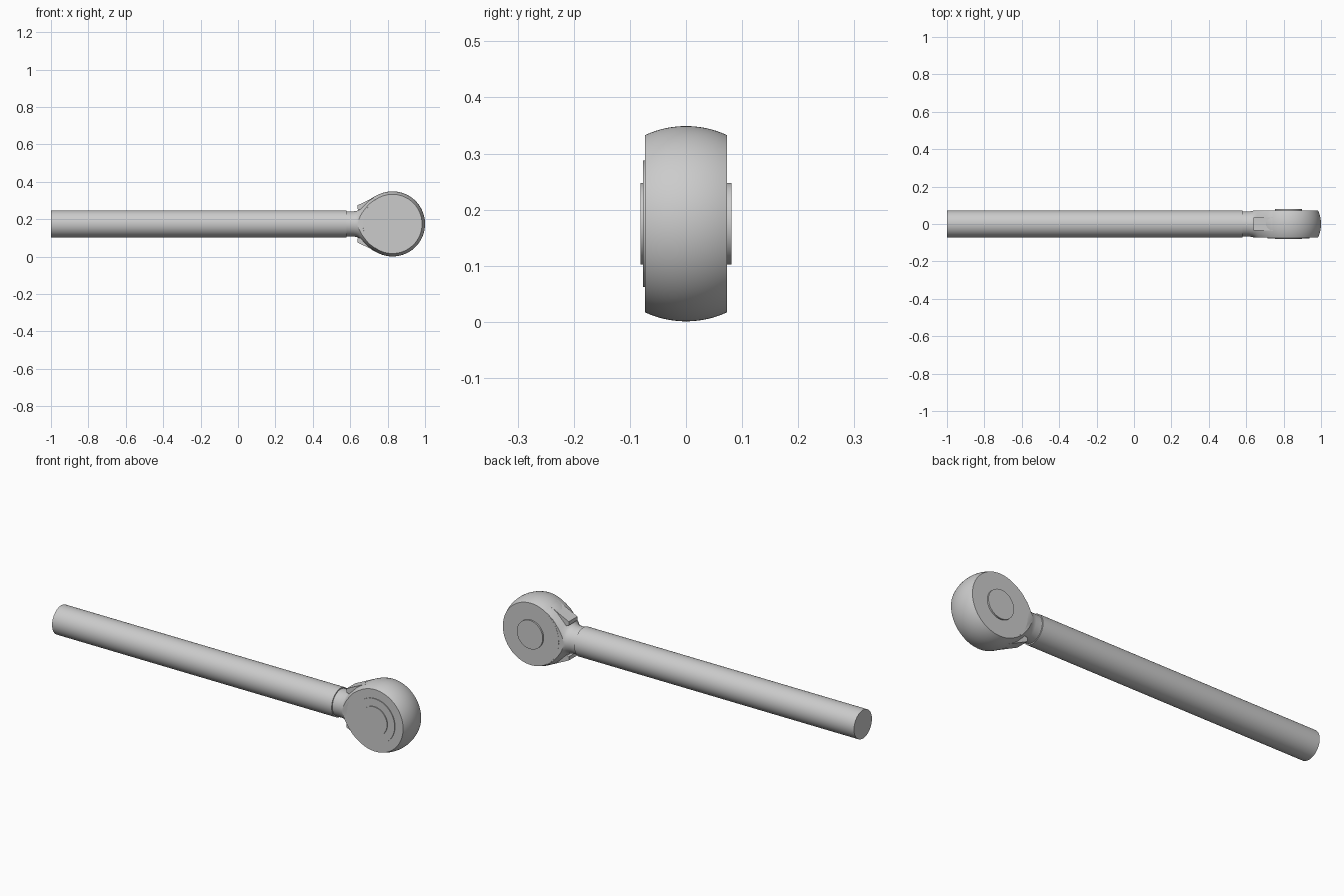
import bpy, bmesh, math
from mathutils import Matrix, Vector

cube = bpy.data.objects.get("Cube")
if cube:
    bpy.data.objects.remove(cube, do_unlink=True)

steel = bpy.data.materials.new("grey steel")
steel.use_nodes = True
GREY = (0.6, 0.6, 0.6, 1.0)
steel.diffuse_color = GREY
steel.node_tree.nodes["Principled BSDF"].inputs["Base Color"].default_value = GREY

AXIS_Z = 0.175      # height of the rod axis and eye centre
EYE_X = 0.826       # centre of the eye
HALF_W = 0.073      # half thickness of the eye
EYE_R, RIM_R = 0.174, 0.158


def finish(name, bm):
    bmesh.ops.recalc_face_normals(bm, faces=bm.faces)
    mesh = bpy.data.meshes.new(name)
    bm.to_mesh(mesh)
    bm.free()
    mesh.materials.append(steel)
    obj = bpy.data.objects.new(name, mesh)
    bpy.context.collection.objects.link(obj)
    bpy.ops.object.select_all(action='DESELECT')
    obj.select_set(True)
    bpy.context.view_layer.objects.active = obj
    bpy.ops.object.shade_smooth_by_angle(angle=math.radians(30))
    return obj


def lathe(profile, axis, origin, steps=96):
    """Closed turned solid from (distance along axis, radius) pairs."""
    bm = bmesh.new()
    axis, origin = Vector(axis), Vector(origin)
    up = Vector((0, 0, 1))
    rings = []
    for d, r in profile:
        rings.append([bm.verts.new(origin + axis * d + Matrix.Rotation(
            math.tau * i / steps, 3, axis) @ (up * r)) for i in range(steps)])
    for a, b in zip(rings, rings[1:]):
        for i in range(steps):
            j = (i + 1) % steps
            bm.faces.new((a[i], a[j], b[j], b[i]))
    bm.faces.new(rings[0])
    bm.faces.new(rings[-1])
    return bm


ALONG, ACROSS = (1, 0, 0), (0, 1, 0)
ROD_ORIGIN, EYE = (0, 0, AXIS_Z), (EYE_X, 0, AXIS_Z)

# Shaft
finish("shaft", lathe([(-1, 0.0725), (0.58, 0.0725)], ALONG, ROD_ORIGIN))

# Neck flaring into the eye, flattened on both sides
neck = lathe([(0.57, 0.067), (0.615, 0.067), (0.635, 0.07), (0.646, 0.076),
              (0.66, 0.09), (0.70, 0.128), (0.73, 0.147), (0.76, 0.16),
              (0.80, 0.167)], ALONG, ROD_ORIGIN)
for side in (-1, 1):
    cut = bmesh.ops.bisect_plane(
        neck, geom=neck.verts[:] + neck.edges[:] + neck.faces[:],
        plane_co=(0, side * (HALF_W - 0.0003), 0), plane_no=(0, side, 0),
        clear_outer=True)
    edges = [e for e in cut["geom_cut"] if isinstance(e, bmesh.types.BMEdge)]
    bmesh.ops.holes_fill(neck, edges=edges, sides=0)
finish("flared_neck", neck)

# Crowned eye: rim profile is an arc across the thickness
drop = EYE_R - RIM_R
arc_r = (HALF_W ** 2 + drop ** 2) / (2 * drop)
crown = []
for i in range(17):
    y = HALF_W * (i / 8 - 1)
    crown.append((y, EYE_R - arc_r + math.sqrt(arc_r ** 2 - y ** 2)))
finish("crowned_eye", lathe(crown, ACROSS, EYE, 128))

# Bosses on the eye faces
finish("pin", lathe([(-0.081, 0.073), (0.081, 0.073)], ACROSS, EYE))
finish("front_washer", lathe([(-0.077, 0.113), (0, 0.113)], ACROSS, EYE))

# Wedge lugs above and below the neck
for name, side in (("upper_lug", 1), ("lower_lug", -1)):
    bm = bmesh.new()
    outline = [(0.638, 0.099), (0.753, 0.154), (0.80, 0.10), (0.69, 0.06),
               (0.638, 0.08)]
    face = bm.faces.new([bm.verts.new((x, -0.035, AXIS_Z + side * z))
                         for x, z in outline])
    out = bmesh.ops.extrude_face_region(bm, geom=[face])
    bmesh.ops.translate(bm, vec=(0, 0.07, 0), verts=[
        v for v in out["geom"] if isinstance(v, bmesh.types.BMVert)])
    finish(name, bm)
